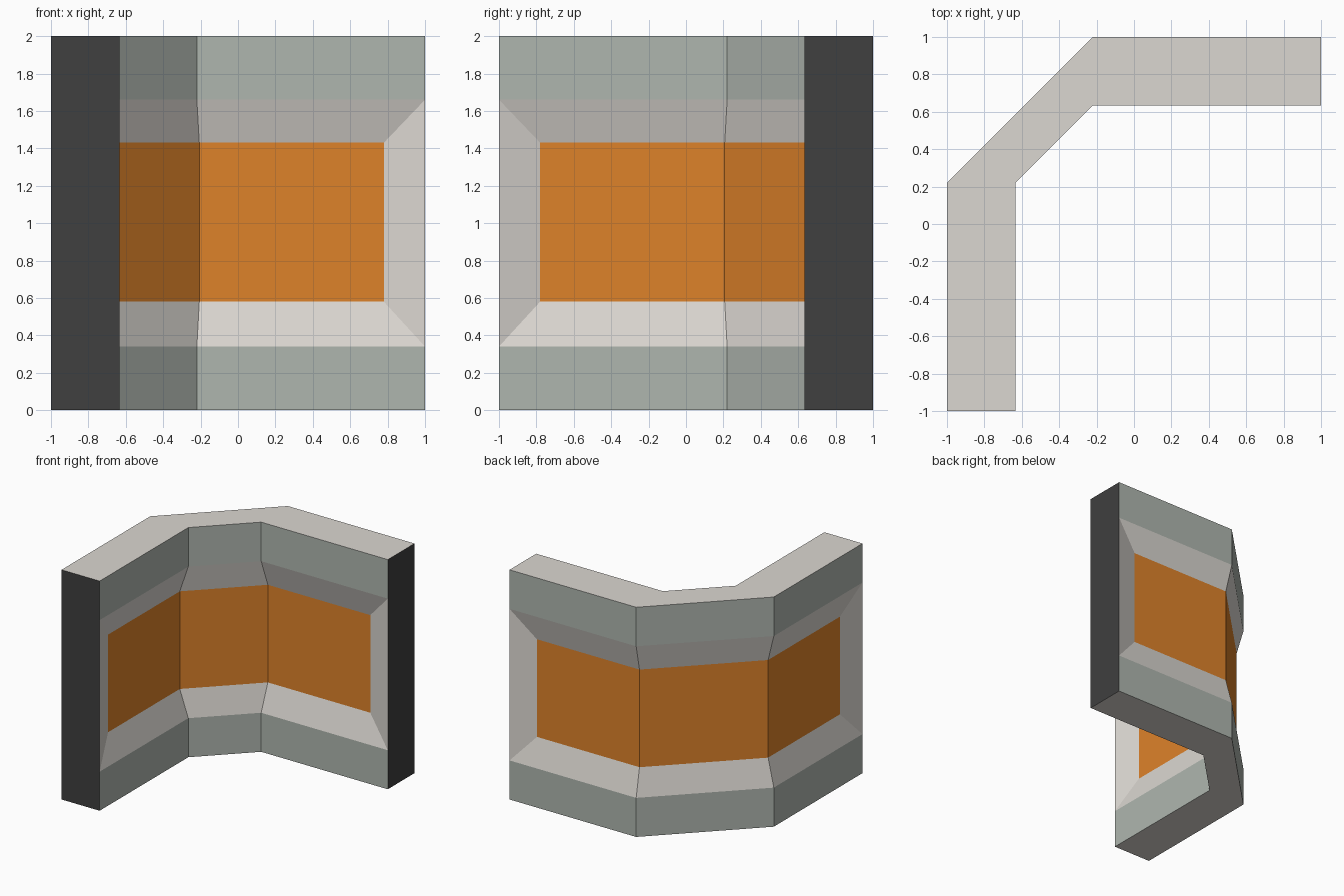
import bpy, bmesh

if "Cube" in bpy.data.objects:
    bpy.data.objects.remove(bpy.data.objects["Cube"])


def mat(name, rgb):
    m = bpy.data.materials.new(name)
    m.diffuse_color = (*rgb, 1)
    m.use_nodes = True
    m.node_tree.nodes["Principled BSDF"].inputs["Base Color"].default_value = m.diffuse_color
    return m


STONE = mat("pale_stone", (0.71, 0.68, 0.64))
BAND = mat("green_grey", (0.43, 0.47, 0.43))
ORANGE = mat("orange_panel", (0.73, 0.225, 0.023))
DARK = mat("dark_end", (0.05, 0.05, 0.05))


def mirrored(half):
    # the wall is symmetric about the diagonal y = -x
    return half + [(-y, -x) for x, y in reversed(half[:-1])]


def rim(y, bend, mid):
    return mirrored([(1, y)] + [(0.185, y)] * 3 + [(bend, y), (-mid, mid)])


def recess(y, bend, mid):
    xs = (0.78, 0.385, 0.185, -0.015, bend)
    return mirrored([(x, y) for x in xs] + [(-mid, mid)])


# plan lines of both wall faces and their recessed panels
inner, outer = rim(0.633, -0.22, 0.4265), rim(1, -0.22, 0.61)
inner_panel, outer_panel = recess(0.706, -0.207, 0.4565), recess(0.937, -0.208, 0.5725)

# wall cross-section: up the inside, over the top, down the outside
section = [(inner, 0), (inner, 0.34), (inner_panel, 0.58), (inner_panel, 1.43),
           (inner, 1.66), (inner, 2), (outer, 2), (outer, 1.66),
           (outer_panel, 1.43), (outer_panel, 0.58), (outer, 0.34), (outer, 0)]
rings = [[(*path[i], z) for path, z in section] for i in range(len(inner))]


def build(name, faces, material):
    bm = bmesh.new()
    for f in faces:
        bm.faces.new([bm.verts.new(p) for p in f])
    bmesh.ops.remove_doubles(bm, verts=bm.verts, dist=0.0005)
    me = bpy.data.meshes.new(name)
    bm.to_mesh(me)
    bm.free()
    me.materials.append(material)
    bpy.context.collection.objects.link(bpy.data.objects.new(name, me))


def strips(*segments):
    n = len(section)
    return [(a[k], a[(k + 1) % n], b[(k + 1) % n], b[k])
            for k in segments for a, b in zip(rings, rings[1:])]


def ends(*idx):
    return [[rings[0][k] for k in reversed(idx)], [rings[-1][k] for k in idx]]


build("lower_band", strips(0, 10), BAND)
build("upper_band", strips(4, 6), BAND)
build("window_sill", strips(1, 9), STONE)
build("window_head", strips(3, 7), STONE)
build("window_jambs", ends(1, 2, 3, 4) + ends(7, 8, 9, 10), STONE)
build("window_panels", strips(2, 8), ORANGE)
build("wall_top", strips(5), STONE)
build("wall_underside", strips(11), STONE)
build("wall_ends", ends(0, 1, 4, 5, 6, 7, 10, 11), DARK)
